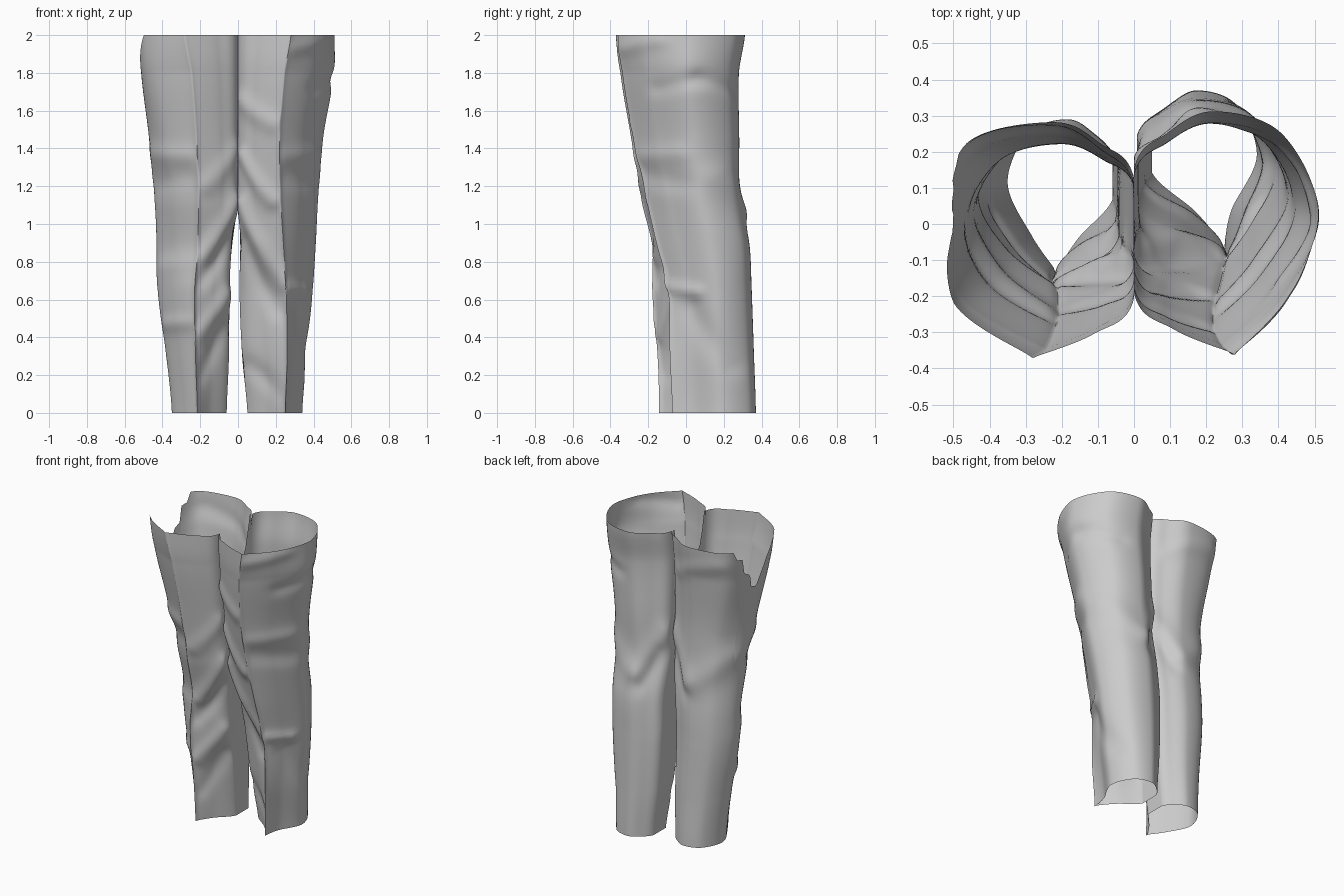
import bpy, bmesh, math

if "Cube" in bpy.data.objects:
    bpy.data.objects.remove(bpy.data.objects["Cube"])

# z, outer x, inner x, crease x, crease y, back y (x measured outward from centre)
RIGHT = [
    (0.0, .34, .05, .25, -.06, .37), (.3, .365, .022, .26, -.075, .36),
    (.65, .395, .008, .255, -.085, .348), (.9, .412, .012, .24, -.15, .335),
    (1.15, .425, .0, .225, -.21, .285), (1.45, .45, .0, .22, -.275, .282),
    (1.8, .508, .0, .245, -.335, .28), (2.0, .51, .0, .28, -.36, .312)]
LEFT = [
    (0.0, .35, .06, .215, -.13, .29), (.3, .38, .048, .225, -.14, .275),
    (.65, .425, .045, .23, -.17, .26), (.85, .43, .035, .215, -.165, .25),
    (1.1, .44, .005, .21, -.225, .23), (1.45, .47, .0, .22, -.285, .222),
    (1.8, .51, .0, .245, -.345, .25), (2.0, .515, .0, .28, -.37, .282)]

# Folds: start (u, z), end (u, z), width, height.
# u runs round the leg: 0 crease, 2 outer, 4 back, 6-7 inner, 9 crease
SHARED = [(5.6, 1.33, 4.2, 1.08, .07, .013), (2.6, 1.25, 4.0, 1.06, .07, .012),
          (5.4, 1.2, 4.5, 1.0, .06, -.012), (0.4, 1.36, 1.5, 1.37, .05, .011),
          (.4, 1.25, 1.5, 1.22, .06, -.01)]
RIGHT_FOLDS = SHARED + [
    (7.3, 1.1, 8.8, .68, .045, .022), (7.4, 1.36, 8.6, 1.12, .04, .018),
    (7.3, .9, 8.6, .55, .05, -.015), (.3, .66, 1.3, .64, .035, .016),
    (1.2, 1.72, 2.2, 1.77, .04, -.010), (2.2, 1.77, 3.4, 1.70, .04, -.010),
    (7.3, 1.65, 8.6, 1.53, .05, .014), (.3, 1.93, 1.2, 1.97, .04, .012),
    (1.0, .55, 2.4, .25, .06, -.012), (7.3, .25, 8.6, .1, .05, -.012)]
LEFT_FOLDS = SHARED + [
    (7.2, 1.12, 8.6, .83, .05, .02), (7.2, .95, 8.6, .7, .05, -.014),
    (7.3, .62, 8.6, .42, .05, .018), (7.3, .45, 8.6, .2, .05, -.012),
    (.3, .48, 1.5, .47, .04, .012), (.3, .8, 1.4, .78, .06, .01),
    (7.2, 1.4, 8.6, 1.2, .05, .012), (3.3, 1.9, 5.0, 1.78, .05, .01)]

# Rim drops: crotch dip on both, ragged tear on the left outer side
CROTCH = [(6.0, 0), (6.12, .2), (6.35, .33), (6.65, .33), (6.88, .2), (7.0, 0)]
TEAR = [(1.0, 0), (1.5, .13), (1.9, .3), (2.15, .28), (2.2, .2), (2.45, .17),
        (2.5, .07), (2.7, .06), (2.8, 0)]


def lerp_table(table, x):
    for (a, p), (b, q) in zip(table, table[1:]):
        if a <= x <= b:
            return p + (q - p) * (x - a) / (b - a)
    return 0.0


def spline(pts, i, t):
    """Catmull-Rom through tuples, clamped at both ends."""
    n = len(pts)
    quad = [pts[max(0, min(n - 1, i + k))] for k in (-1, 0, 1, 2)]
    return [.5 * (2*b + (c-a)*t + (2*a-5*b+4*c-d)*t*t + (3*b-a-3*c+d)*t**3)
            for a, b, c, d in zip(*quad)]


def station(table, z):
    for i in range(len(table) - 1):
        if z <= table[i + 1][0] + 1e-6:
            t = (z - table[i][0]) / (table[i + 1][0] - table[i][0])
            return spline(table, i, t)
    return table[-1]


def section(table, z, u, front_outer, back_outer):
    """Point on the leg outline at height z, position u."""
    _, xo, xi, xc, yf, yb = station(table, z)
    w, h, k = xo - xi, yb - yf, z / 2
    low = max(0, 1 - z / .9)              # hem is more pointed at the front
    fo = lerp_table(front_outer, z)
    bo = lerp_table(back_outer, z)
    pts = [(xc, yf), (xc + fo*(xo-xc), yf + .23*h), (xo, yf + .58*h),
           (xi + bo*w, yf + .91*h), (xi + .43*w, yb), (xi + .18*w, yf + .91*h),
           (xi, yf + .76*h), (xi, yf + (.3 - .05*k + .17*low)*h),
           (xi + (.4 + .2*low)*(xc-xi), yf + (.1 + .12*low)*h), (xc, yf)]
    i = min(8, int(u))
    x, y = spline(pts, i, u - i)
    # Pressed crease ridge
    y -= .012 * math.exp(-(min(u, 9 - u) / .12) ** 2) * (1 - .9 * k)
    return max(x, xi), y, ((xo + xi) / 2, (yf + yb) / 2)


def fold_height(folds, u, z):
    total, s = 0.0, .13
    for u0, z0, u1, z1, wid, amp in folds:
        dx, dz = (u1 - u0) * s, z1 - z0
        px, pz = (u - u0) * s, z - z0
        t = max(0, min(1, (px*dx + pz*dz) / (dx*dx + dz*dz)))
        d2 = (px - t*dx) ** 2 + (pz - t*dz) ** 2
        total += amp * math.exp(-d2 / wid ** 2)
    return total


def trouser_leg(name, side, table, folds, drops, front_outer, back_outer):
    cols, rows = 144, 90
    bm = bmesh.new()
    grid = []
    for c in range(cols):
        u = 9 * c / cols
        top = 2 - sum(lerp_table(d, u) for d in drops)
        line = []
        for r in range(rows + 1):
            z = top * r / rows
            x, y, (cx, cy) = section(table, z, u, front_outer, back_outer)
            f = fold_height(folds, u, z) / math.hypot(x - cx, y - cy)
            x, y = x + (x - cx) * f, y + (y - cy) * f
            line.append(bm.verts.new((side * max(x, .0005), y, z)))
        grid.append(line)
    for c in range(cols):
        a, b = grid[c], grid[(c + 1) % cols]
        for r in range(rows):
            quad = (a[r], b[r], b[r + 1], a[r + 1])
            bm.faces.new(quad if side > 0 else quad[::-1])
    mesh = bpy.data.meshes.new(name)
    bm.to_mesh(mesh)
    bm.free()
    obj = bpy.data.objects.new(name, mesh)
    bpy.context.collection.objects.link(obj)
    bpy.ops.object.select_all(action='DESELECT')
    obj.select_set(True)
    bpy.context.view_layer.objects.active = obj
    bpy.ops.object.shade_smooth_by_angle(angle=math.radians(75))
    return obj


# Two trouser legs meeting at the centre seam
trouser_leg("right_trouser_leg", 1, RIGHT, RIGHT_FOLDS, [CROTCH],
            [(0, .22), (.7, .5), (2, .6)], [(0, .8), (2, .8)])
trouser_leg("left_trouser_leg", -1, LEFT, LEFT_FOLDS, [CROTCH, TEAR],
            [(0, .5), (1.2, .66), (2, .93)], [(0, .8), (1.4, .8), (2, .9)])
